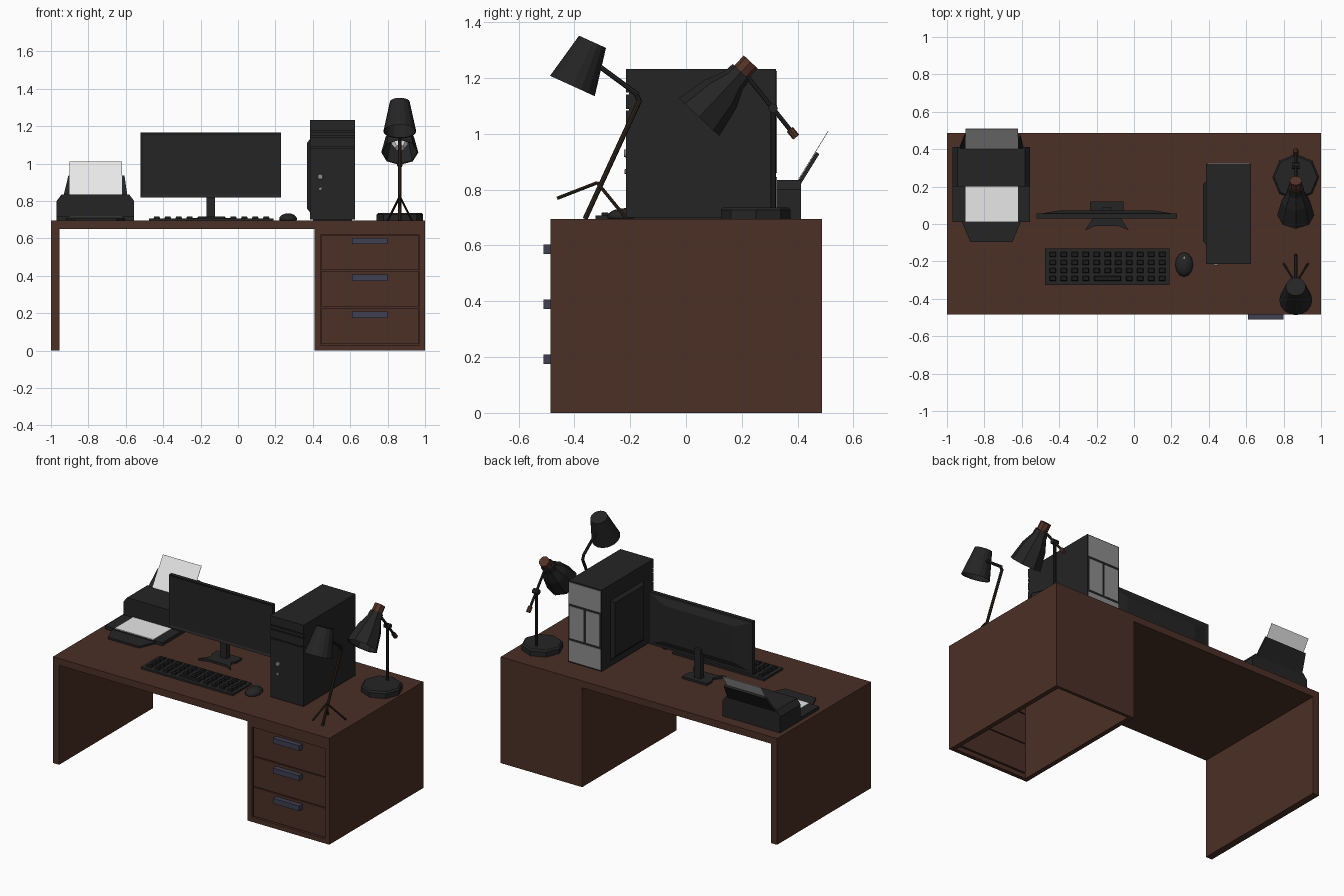
import bpy, bmesh, math
from mathutils import Vector, Matrix

if "Cube" in bpy.data.objects:
    bpy.data.objects.remove(bpy.data.objects["Cube"])


def mat(name, r, g, b):
    m = bpy.data.materials.new(name)
    m.diffuse_color = (r, g, b, 1)
    m.use_nodes = True
    m.node_tree.nodes["Principled BSDF"].inputs["Base Color"].default_value = m.diffuse_color
    return m


WOOD = mat("brown wood", 0.070, 0.029, 0.019)
BLACK = mat("black plastic", 0.018, 0.018, 0.018)
KEYS = mat("key black", 0.011, 0.011, 0.011)
BLUE = mat("blue grey handle", 0.050, 0.050, 0.085)
GREY = mat("grey metal", 0.27, 0.27, 0.27)
PAPER = mat("white paper", 0.80, 0.80, 0.80)
BRONZE = mat("dark bronze", 0.030, 0.019, 0.012)
COPPER = mat("copper brown", 0.085, 0.032, 0.020)


def finish(name, bm, m, smooth=False):
    bmesh.ops.recalc_face_normals(bm, faces=bm.faces)
    me = bpy.data.meshes.new(name)
    bm.to_mesh(me)
    bm.free()
    me.materials.append(m)
    ob = bpy.data.objects.new(name, me)
    bpy.context.collection.objects.link(ob)
    if smooth:
        for p in me.polygons:
            p.use_smooth = len(p.vertices) == 4
    return ob


def add_box(bm, x0, x1, y0, y1, z0, z1):
    M = Matrix.Translation(((x0 + x1) / 2, (y0 + y1) / 2, (z0 + z1) / 2)) \
        @ Matrix.Diagonal((x1 - x0, y1 - y0, z1 - z0, 1))
    return bmesh.ops.create_cube(bm, size=1, matrix=M)["verts"]


def box(name, x0, x1, y0, y1, z0, z1, m, inset=0, depth=0, face=(0, -1, 0)):
    """Box; optionally one face is inset and pushed by depth."""
    bm = bmesh.new()
    add_box(bm, x0, x1, y0, y1, z0, z1)
    if inset:
        bm.normal_update()
        n = Vector(face)
        f = [f for f in bm.faces if f.normal.dot(n) > 0.9]
        bmesh.ops.inset_region(bm, faces=f, thickness=inset)
        bmesh.ops.translate(bm, verts=f[0].verts, vec=n * depth)
    return finish(name, bm, m)


def prism(name, outline, vec, m):
    """Extrude a flat outline of 3D points along vec."""
    bm = bmesh.new()
    f = bm.faces.new([bm.verts.new(p) for p in outline])
    r = bmesh.ops.extrude_face_region(bm, geom=[f])
    bmesh.ops.translate(bm, vec=vec, verts=[v for v in r["geom"] if isinstance(v, bmesh.types.BMVert)])
    return finish(name, bm, m)


def rings(name, start, axis, profile, sides, m, caps=(True, True), smooth=False):
    """Turned shape: (distance, radius) steps along an axis."""
    bm = bmesh.new()
    axis = Vector(axis).normalized()
    u = Vector((1, 0, 0)) if abs(axis.x) < 0.9 else Vector((0, 1, 0))
    u = (u - axis * u.dot(axis)).normalized()
    w = axis.cross(u)
    loops = []
    for t, r in profile:
        c = Vector(start) + axis * t
        loops.append([bm.verts.new(c + r * (u * math.cos(a) + w * math.sin(a)))
                      for a in (2 * math.pi * i / sides for i in range(sides))])
    for A, B in zip(loops, loops[1:]):
        for i in range(sides):
            j = (i + 1) % sides
            bm.faces.new((A[i], A[j], B[j], B[i]))
    for on, lp in zip(caps, (loops[0], loops[-1])):
        if on:
            bm.faces.new(lp)
    return finish(name, bm, m, smooth)


def rod(name, a, b, r, m, sides=8):
    d = Vector(b) - Vector(a)
    return rings(name, a, d, [(0, r), (d.length, r)], sides, m)


# --- desk: top, left leg, drawer cabinet open underneath
T = 0.695
box("desk_top", -1, 1, -0.485, 0.487, 0.65, T, WOOD)
box("left_leg_panel", -1, -0.955, -0.485, 0.487, 0, 0.65, WOOD)
box("cabinet_right_side", 0.97, 1, -0.485, 0.487, 0, 0.65, WOOD)
box("cabinet_inner_side", 0.41, 0.44, -0.485, 0.487, 0, 0.65, WOOD)
box("cabinet_back", 0.44, 0.97, 0.467, 0.487, 0, 0.65, WOOD)
box("cabinet_top_rail", 0.44, 0.97, -0.485, -0.46, 0.62, 0.65, WOOD)
box("cabinet_bottom_rail", 0.44, 0.97, -0.485, -0.46, 0, 0.03, WOOD)
for i, (lo, hi, h) in enumerate([(0.036, 0.226, 0.175), (0.232, 0.426, 0.373), (0.432, 0.616, 0.569)]):
    box(f"drawer_front_{i}", 0.446, 0.964, -0.478, -0.455, lo, hi, WOOD)
    box(f"drawer_handle_{i}", 0.61, 0.80, -0.51, -0.477, h, h + 0.034, BLUE)

# --- monitor
box("monitor_frame", -0.52, 0.23, 0.03, 0.055, 0.82, 1.165, BLACK, 0.02, -0.006)
bm = bmesh.new()
for v in add_box(bm, -0.50, 0.21, 0.055, 0.072, 0.835, 1.15):
    if v.co.y > 0.06:
        v.co.x = -0.145 + (v.co.x + 0.145) * 0.72
        v.co.z = 0.99 + (v.co.z - 0.99) * 0.75
finish("monitor_back", bm, BLACK)
box("monitor_neck", -0.168, -0.122, 0.055, 0.09, 0.70, 0.90, BLACK)
half = [(0.117, -0.033), (0.072, 0.035), (0.09, 0.06), (0.09, 0.12)]
base = [(-0.145 + x, y, T) for x, y in half] + [(-0.145 - x, y, T) for x, y in half[::-1]]
base += [(-0.145 - 0.065, -0.012, T), (-0.145 + 0.065, -0.012, T)]
prism("monitor_base", base, (0, 0, 0.014), BLACK)

# --- keyboard with rows of keys and a space bar
box("keyboard_body", -0.475, 0.19, -0.325, -0.13, T, 0.707, BLACK)
bm = bmesh.new()
for row in range(4):
    y = -0.163 - row * 0.0425
    for col in range(11):
        x = -0.434 + col * 0.0585
        if row == 3 and 4 <= col <= 6:
            if col != 5:
                continue
            w = 0.072
        else:
            w = 0.018
        for v in add_box(bm, x - w, x + w, y - 0.014, y + 0.014, 0.705, 0.718):
            if v.co.z > 0.71:
                v.co.x += 0.004 if v.co.x < x else -0.004
                v.co.y += 0.003 if v.co.y < y else -0.003
finish("keyboard_keys", bm, KEYS)

# --- mouse
bm = bmesh.new()
bmesh.ops.create_uvsphere(bm, u_segments=12, v_segments=8, radius=1)
for v in bm.verts:
    z = max(v.co.z, -0.25)
    v.co = (0.268 + v.co.x * 0.048, -0.217 + v.co.y * 0.066, 0.703 + z * 0.031)
finish("mouse_body", bm, BLACK, True)
box("mouse_wheel", 0.264, 0.272, -0.186, -0.168, 0.725, 0.734, GREY)

# --- computer tower
box("tower_case", 0.385, 0.625, -0.205, 0.322, 0.70, 1.232, BLACK)
box("tower_foot", 0.40, 0.61, -0.19, 0.31, T, 0.70, BLACK)
for i, (lo, hi) in enumerate([(0.70, 1.083), (1.09, 1.142), (1.149, 1.168), (1.175, 1.232)]):
    box(f"tower_front_plate_{i}", 0.385, 0.625, -0.215, -0.205, lo, hi, BLACK)
bm = bmesh.new()
for v in add_box(bm, 0.368, 0.385, -0.11, 0.23, 0.74, 1.13):
    if v.co.x < 0.375:
        v.co.y = 0.06 + (v.co.y - 0.06) * 0.88
        v.co.z = 0.935 + (v.co.z - 0.935) * 0.9
finish("tower_side_panel", bm, BLACK)
rings("power_button", (0.44, -0.214, 0.93), (0, -1, 0), [(0, 0.015), (0.008, 0.013)], 12, GREY)
rings("reset_button", (0.44, -0.214, 0.865), (0, -1, 0), [(0, 0.009), (0.006, 0.008)], 8, GREY)
for i, (a, b, lo, hi) in enumerate([(0.392, 0.618, 1.085, 1.225), (0.396, 0.497, 0.86, 1.07),
                                    (0.515, 0.614, 0.86, 1.07), (0.392, 0.618, 0.71, 0.845)]):
    box(f"tower_back_plate_{i}", a, b, 0.321, 0.326, lo, hi, GREY)

# --- printer
bm = bmesh.new()
for v in add_box(bm, -0.97, -0.555, 0.20, 0.413, 0.80, 0.835):
    if v.co.z > 0.82:
        v.co.x = -0.7625 + (v.co.x + 0.7625) * 0.87
add_box(bm, -0.97, -0.555, 0.20, 0.413, T, 0.80)
finish("printer_body", bm, BLACK)
box("printer_tray", -0.97, -0.555, 0.01, 0.20, T, 0.716, BLACK)
prism("printer_tray_extension", [(-0.92, 0.01, T), (-0.605, 0.01, T), (-0.65, -0.095, T), (-0.875, -0.095, T)],
      (0, 0, 0.012), BLACK)
box("printed_sheet", -0.90, -0.62, 0.01, 0.20, 0.716, 0.72, PAPER)
prism("paper_support", [(-0.935, 0.395, 0.82), (-0.59, 0.395, 0.82), (-0.607, 0.466, 0.935), (-0.907, 0.466, 0.935)],
      (0, 0.012, -0.007), BLACK)
prism("blank_paper", [(-0.90, 0.382, 0.80), (-0.62, 0.382, 0.80), (-0.62, 0.511, 1.01), (-0.90, 0.511, 1.01)],
      (0, -0.002, 0.001), PAPER)

# --- tripod lamp
X = 0.865
rings("tripod_lamp_shade", (X, -0.335, 1.33), (0, -0.072, -0.158),
      [(0, 0.053), (0.174, 0.088), (0.172, 0.084), (0.01, 0.049)], 16, BLACK, smooth=False)
rod("tripod_lamp_arm", (X, -0.305, 1.238), (X, -0.172, 1.14), 0.009, BLACK)
rod("tripod_lamp_elbow", (X, -0.18, 1.146), (X, -0.166, 1.115), 0.009, BLACK)
rod("tripod_lamp_stem", (X, -0.166, 1.12), (X, -0.362, T), 0.009, BRONZE)
for i, end in enumerate([(0.80, -0.212, T), (0.93, -0.212, T), (X, -0.462, 0.769)]):
    rod(f"tripod_lamp_leg_{i}", (X, -0.318, 0.825), end, 0.006, BRONZE)

# --- round based lamp
rings("round_lamp_base", (X, 0.25, T), (0, 0, 1), [(0, 0.125), (0.032, 0.125), (0.042, 0.115)], 8, BLACK)
rod("round_lamp_post", (X, 0.312, 0.73), (X, 0.312, 1.10), 0.009, BLACK)
rod("round_lamp_joint", (X - 0.02, 0.312, 1.092), (X + 0.02, 0.312, 1.092), 0.017, BLACK)
rod("round_lamp_arm", (X, 0.22, 1.205), (X, 0.385, 1.0), 0.008, BLACK)
rod("round_lamp_arm_knob", (X, 0.372, 1.016), (X, 0.395, 0.988), 0.014, COPPER)
top, axis = (X, 0.232, 1.258), (0, -0.185, -0.198)
rings("round_lamp_cap", top, axis, [(0, 0.034), (0.055, 0.034)], 8, COPPER)
rings("round_lamp_shade", top, axis,
      [(0.05, 0.042), (0.09, 0.046), (0.158, 0.076), (0.271, 0.099), (0.268, 0.094), (0.16, 0.070), (0.10, 0.042)],
      8, BLACK)
rings("round_lamp_bulb", top, axis, [(0.10, 0.02), (0.17, 0.04), (0.21, 0.045), (0.24, 0.025)], 8, PAPER)
